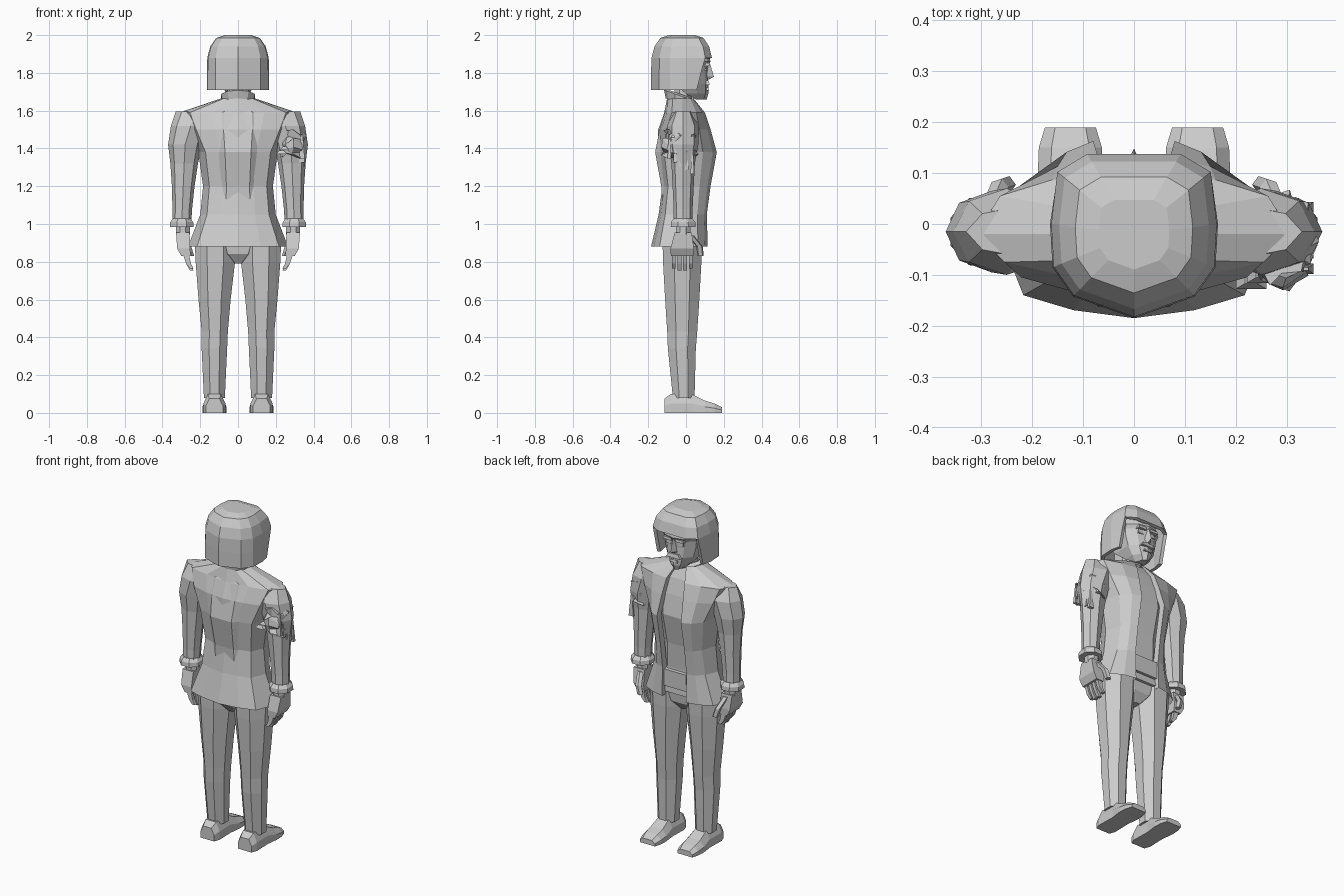
import bpy, bmesh, math, random
from mathutils import Vector

random.seed(4)
cube = bpy.data.objects.get("Cube")
if cube:
    bpy.data.objects.remove(cube, do_unlink=True)

grey = bpy.data.materials.new("plain_grey")
grey.use_nodes = True
grey.diffuse_color = (0.6, 0.6, 0.6, 1)
grey.node_tree.nodes["Principled BSDF"].inputs["Base Color"].default_value = (0.6, 0.6, 0.6, 1)


def finish(name, bm, mirror=False):
    bmesh.ops.recalc_face_normals(bm, faces=bm.faces)
    mesh = bpy.data.meshes.new(name)
    bm.to_mesh(mesh)
    bm.free()
    mesh.materials.append(grey)
    obj = bpy.data.objects.new(name, mesh)
    bpy.context.collection.objects.link(obj)
    if mirror:
        mod = obj.modifiers.new("mirror", 'MIRROR')
        mod.use_mirror_merge = True
        mod.merge_threshold = 0.001
    return obj


def loft(name, rings, closed=True, caps=True, mirror=False, skip=None):
    """Skin a stack of equal-length point rings."""
    bm = bmesh.new()
    rows = [[bm.verts.new(p) for p in ring] for ring in rings]
    n = len(rows[0])
    for r, (low, high) in enumerate(zip(rows, rows[1:])):
        for i in range(n if closed else n - 1):
            if skip and skip(r, i):
                continue
            j = (i + 1) % n
            bm.faces.new((low[i], low[j], high[j], high[i]))
    if caps:
        bm.faces.new(rows[0])
        bm.faces.new(rows[-1])
    return finish(name, bm, mirror)


def oval(cx, cy, z, rx, ry, n=8, turn=0.5, tilt=0):
    pts = []
    for i in range(n):
        a = math.tau * (i + turn) / n
        y = ry * math.sin(a)
        pts.append((cx + rx * math.cos(a), cy + y, z + tilt * y))
    return pts


def box(name, centre, size, taper=1, mirror=False):
    """Block whose top is scaled by taper."""
    cx, cy, cz = centre
    sx, sy, sz = (s / 2 for s in size)
    rings = [[(cx + a * sx * k, cy + b * sy * k, cz + h * sz)
              for a, b in ((-1, -1), (1, -1), (1, 1), (-1, 1))]
             for h, k in ((-1, 1), (1, taper))]
    return loft(name, rings, mirror=mirror)


# Jacket: half shell with open front edges, mirrored
jacket = []
for z, lapel, front, side, back, spine in (
        (0.88, 0.08, 0.115, 0.265, -0.14, -0.185),
        (1.05, 0.08, 0.11, 0.2, -0.11, -0.145),
        (1.2, 0.08, 0.13, 0.185, -0.095, -0.125),
        (1.38, 0.08, 0.163, 0.21, -0.115, -0.15),
        (1.5, 0.07, 0.13, 0.27, -0.105, -0.147),
        (1.59, 0.06, 0.1, 0.31, -0.075, -0.115),
        (1.665, 0.03, 0.04, 0.09, -0.07, -0.1)):
    jacket.append([(lapel - 0.005, front - 0.035, z), (lapel, front, z),
                   (side * 0.4 + lapel * 0.6, front * 0.87, z),
                   (side * 0.85, front * 0.55, z), (side, -0.02, z),
                   (side * 0.82, back, z), (side * 0.45, back * 0.35 + spine * 0.65, z),
                   (0, spine, z)])
loft("jacket", jacket, closed=False, caps=False, mirror=True)

# Shirt and waist panel seen in the jacket opening
loft("shirt", [oval(0, -0.02, z, rx, ry) for z, rx, ry in (
    (0.9, 0.21, 0.12), (1.05, 0.17, 0.11), (1.2, 0.16, 0.12), (1.38, 0.18, 0.155),
    (1.5, 0.2, 0.13), (1.59, 0.19, 0.1), (1.655, 0.07, 0.06))])
box("waist_panel", (0, 0.07, 0.99), (0.15, 0.07, 0.1))

# Collar and neck
loft("collar", [oval(0, -0.035, z, r, r * 0.85, 10, tilt=-0.35) for z, r in (
    (1.64, 0.085), (1.68, 0.095), (1.69, 0.075), (1.64, 0.065))], caps=False)
loft("neck", [oval(0, -0.015, z, 0.06, 0.05) for z in (1.6, 1.78)])

# Sleeves, pointed on the outer side
loft("sleeve", [oval(x, -0.015, z, rx, ry, 8, 0) for z, x, rx, ry in (
    (0.99, 0.298, 0.05, 0.05), (1.08, 0.295, 0.052, 0.05), (1.2, 0.29, 0.06, 0.056),
    (1.32, 0.285, 0.073, 0.062), (1.42, 0.28, 0.09, 0.08), (1.52, 0.25, 0.105, 0.085),
    (1.595, 0.22, 0.11, 0.05))], mirror=True)
loft("cuff", [oval(0.298, -0.015, z, r, r * 1.05) for z, r in (
    (0.985, 0.068), (1.01, 0.066), (1.03, 0.05))], mirror=True)
loft("shirt_cuff", [oval(0.292, -0.015, z, 0.04, 0.042) for z in (0.945, 1)], mirror=True)

# Crumpled band and loose shards on the left sleeve
band = []
for step in range(6):
    ring = oval(0.285, -0.03, 1.36 + step * 0.026, 0.068, 0.085, 11)
    band.append([Vector(p) + Vector((random.uniform(-1, 1) * 0.014,
                                     random.uniform(-1, 1) * 0.022,
                                     random.uniform(-1, 1) * 0.02)) for p in ring])
loft("crumpled_band", band)
for k in range(5):
    y = -0.11 + k * 0.038
    box("loose_shard", (0.338, y * 0.8, 1.41 - k * 0.02), (0.03, 0.02, 0.13), 0.3)
    box("back_shard", (0.23 + k * 0.022, -0.11 + k * 0.012, 1.38 + k * 0.022),
        (0.06, 0.035, 0.018), 0.4)

# Hands: palm, four fingers and a thumb
loft("palm", [[(x - w, y - d, z), (x + w, y - d, z), (x + w, y + d, z), (x - w, y + d, z)]
              for z, x, y, w, d in ((0.83, 0.275, -0.02, 0.025, 0.06),
                                    (0.87, 0.288, -0.02, 0.034, 0.062),
                                    (0.955, 0.292, -0.015, 0.036, 0.045))], mirror=True)
for k in range(4):
    y = -0.065 + k * 0.03
    tip = 0.765 - 0.012 * (k in (1, 2))
    loft("finger", [oval(x, y, z, r, 0.014, 4) for z, x, r in (
        (tip, 0.245, 0.013), (0.79, 0.262, 0.018), (0.84, 0.276, 0.022))], mirror=True)
loft("thumb", [oval(x, y, z, 0.018, 0.018, 5) for z, x, y in (
    (0.83, 0.25, 0.077), (0.88, 0.265, 0.072), (0.94, 0.285, 0.025))], mirror=True)

# Trousers: two legs and a joined seat
loft("trouser_leg", [oval(x, y, z, rx, ry, 8) for z, x, y, rx, ry in (
    (0.08, 0.125, -0.012, 0.06, 0.062), (0.34, 0.125, -0.022, 0.073, 0.08),
    (0.43, 0.123, -0.02, 0.075, 0.086), (0.6, 0.124, -0.02, 0.092, 0.098),
    (0.8, 0.12, -0.02, 0.113, 0.11), (0.92, 0.12, -0.02, 0.118, 0.113))], mirror=True)
loft("seat", [oval(0, -0.02, z, rx, ry) for z, rx, ry in (
    (0.79, 0.03, 0.055), (0.84, 0.13, 0.095), (0.93, 0.22, 0.105))])

# Shoes, skinned from heel to toe
shoe = []
for y, w, top in ((-0.115, 0.045, 0.075), (-0.08, 0.058, 0.1), (0.03, 0.055, 0.1),
                  (0.1, 0.064, 0.065), (0.15, 0.062, 0.05), (0.19, 0.05, 0.03)):
    shoe.append([(0.125 - w, y, 0), (0.125 + w, y, 0), (0.125 + w, y, top * 0.5),
                 (0.125 + w * 0.6, y, top), (0.125 - w * 0.6, y, top),
                 (0.125 - w, y, top * 0.5)])
loft("shoe", shoe, mirror=True)

# Head and face
skull = []
for z, w, front, rear in ((1.66, 0.03, 0.11, 0.06), (1.69, 0.06, 0.118, 0), (1.74, 0.09, 0.118, -0.06),
                          (1.8, 0.105, 0.115, -0.08), (1.84, 0.11, 0.118, -0.08),
                          (1.86, 0.115, 0.13, -0.08), (1.94, 0.1, 0.11, -0.06)):
    skull.append([(-w, rear, z), (w, rear, z), (w, front - 0.06, z), (w * 0.55, front - 0.015, z),
                  (0, front, z), (-w * 0.55, front - 0.015, z), (-w, front - 0.06, z)])
loft("head", skull)
loft("nose", [[(-w, 0.1, z), (0, tip, z), (w, 0.1, z)] for z, w, tip in (
    (1.765, 0.026, 0.122), (1.78, 0.022, 0.148), (1.85, 0.01, 0.127))])
box("moustache", (0, 0.108, 1.748), (0.09, 0.035, 0.022), 0.7)
box("lower_lip", (0, 0.106, 1.715), (0.05, 0.03, 0.014), 0.8)
box("brow", (0.04, 0.11, 1.845), (0.055, 0.03, 0.016), 0.9, mirror=True)
box("eye", (0.042, 0.1, 1.82), (0.034, 0.02, 0.016), 0.9, mirror=True)

# Hair: rounded shell, left open in front of the face
half = ((0, -0.185), (0.12, -0.142), (0.16, -0.085), (0.165, 0), (0.153, 0.104), (0.093, 0.14))
outline = list(half) + [(-x, y) for x, y in reversed(half[1:])]
hair = []
for z, k, front in ((1.71, 1, 0.62), (1.8, 1, 0.8), (1.88, 0.985, 1),
                    (1.94, 0.89, 1), (1.985, 0.7, 1), (2, 0.42, 1)):
    hair.append([(x * k, -0.02 + (y + 0.02) * k * (front if y > 0.05 else 1), z)
                 for x, y in outline])
hair_obj = loft("hair", hair, caps=False, skip=lambda r, i: r < 2 and i in (4, 5, 6))
bm = bmesh.new()
bm.from_mesh(hair_obj.data)
bmesh.ops.holes_fill(bm, edges=[e for e in bm.edges if all(v.co.z > 1.99 for v in e.verts)])
bmesh.ops.recalc_face_normals(bm, faces=bm.faces)
bm.to_mesh(hair_obj.data)
bm.free()
shell = hair_obj.modifiers.new("thickness", 'SOLIDIFY')
shell.thickness = 0.02
shell.offset = -1
